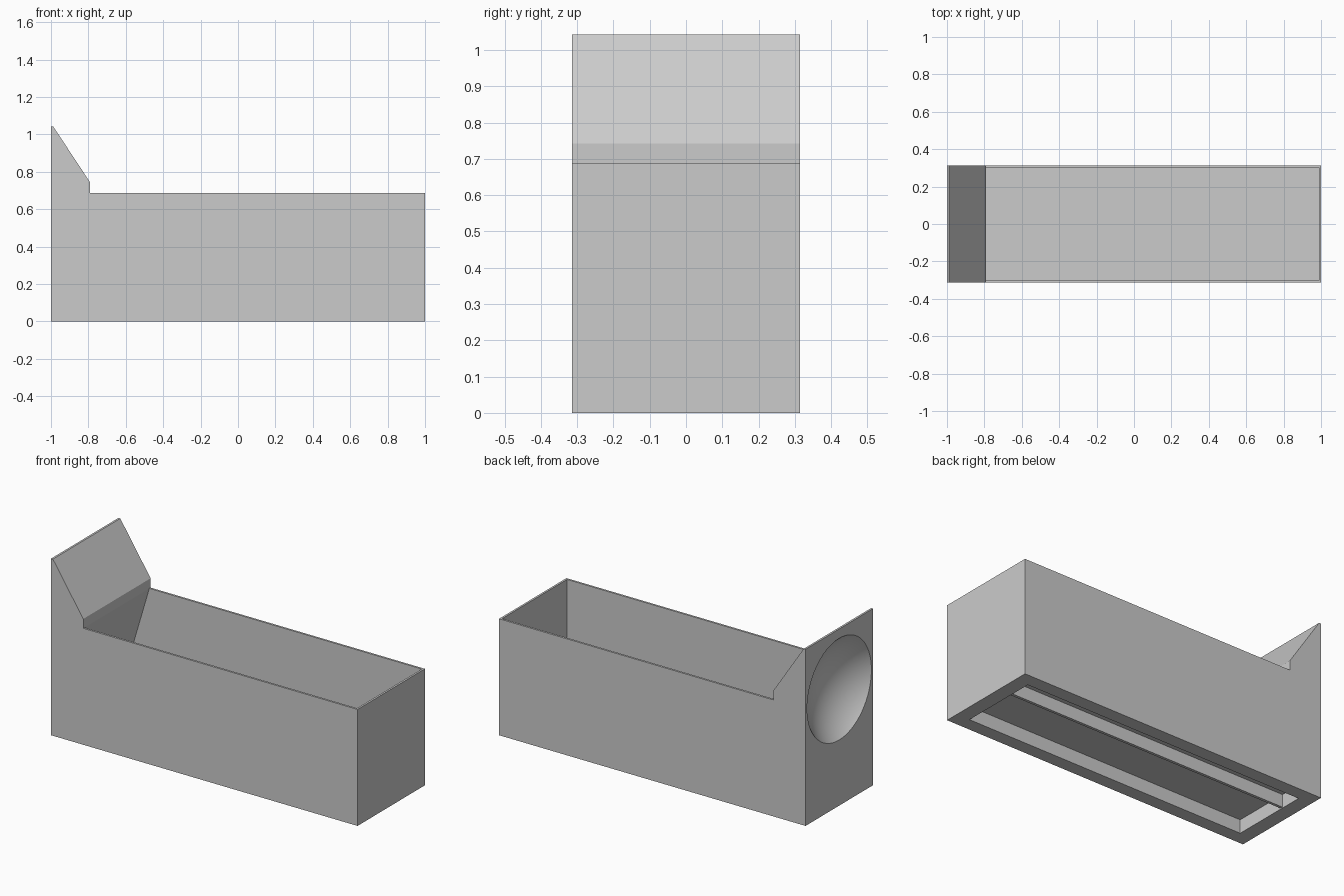
import bpy
import bmesh
import math
from mathutils import Matrix

cube = bpy.data.objects.get("Cube")
if cube:
    bpy.data.objects.remove(cube, do_unlink=True)

# Single flat grey
GREY = (0.6, 0.6, 0.6, 1.0)
grey = bpy.data.materials.new("plain_grey")
grey.use_nodes = True
grey.diffuse_color = GREY
grey.node_tree.nodes["Principled BSDF"].inputs["Base Color"].default_value = GREY


def add_object(name, bm):
    bmesh.ops.recalc_face_normals(bm, faces=bm.faces)
    mesh = bpy.data.meshes.new(name)
    bm.to_mesh(mesh)
    bm.free()
    mesh.materials.append(grey)
    obj = bpy.data.objects.new(name, mesh)
    bpy.context.collection.objects.link(obj)
    return obj


def prism(name, profile, y0, y1):
    """Extrude an (x, z) profile from y0 to y1."""
    bm = bmesh.new()
    face = bm.faces.new([bm.verts.new((x, y0, z)) for x, z in profile])
    new = bmesh.ops.extrude_face_region(bm, geom=[face])["geom"]
    verts = [v for v in new if isinstance(v, bmesh.types.BMVert)]
    bmesh.ops.translate(bm, verts=verts, vec=(0, y1 - y0, 0))
    return add_object(name, bm)


def box(name, x0, x1, y0, y1, z0, z1):
    return prism(name, [(x0, z0), (x1, z0), (x1, z1), (x0, z1)], y0, y1)


def activate(obj):
    bpy.ops.object.select_all(action="DESELECT")
    obj.select_set(True)
    bpy.context.view_layer.objects.active = obj


def cut(target, cutter):
    cutter.hide_render = True
    mod = target.modifiers.new("cut", "BOOLEAN")
    mod.operation = "DIFFERENCE"
    mod.solver = "EXACT"
    mod.object = cutter
    activate(target)
    bpy.ops.object.modifier_apply(modifier=mod.name)
    bpy.data.objects.remove(cutter, do_unlink=True)


HALF_Y = 0.314
WALL = 0.012
RIM = 0.687
RECESS = 0.08
FLOOR = RECESS + WALL
GRIP_X = -0.79
LEAN = 0.296  # inward lean of the pocket's grip-side wall

# Bin body with the raised wedge grip
body = prism("bin_body", [
    (-1, 0), (1, 0), (1, RIM), (GRIP_X, RIM), (GRIP_X, 0.742),
    (-0.988, 1.042), (-1, 1.042)], -HALF_Y, HALF_Y)

# Open pocket with a leaning wall under the grip
top = RIM + 0.03
pocket = prism("pocket_cutter", [
    (GRIP_X - LEAN * (RIM - FLOOR), FLOOR), (1 - WALL, FLOOR),
    (1 - WALL, top), (GRIP_X + LEAN * (top - RIM), top)],
    -HALF_Y + WALL, HALF_Y - WALL)
cut(body, pocket)

# Recess in the underside
cut(body, box("recess_cutter", -0.915, 0.915, -0.235, 0.235, -0.1, RECESS))

# Round finger hollow in the grip end
rim_r, depth = 0.3, 0.13
radius = (rim_r ** 2 + depth ** 2) / (2 * depth)
bm = bmesh.new()
bmesh.ops.create_uvsphere(
    bm, u_segments=64, v_segments=48, radius=radius,
    matrix=Matrix.Translation((-1 - radius + depth, 0, 0.687))
    @ Matrix.Rotation(math.pi / 2, 4, "Y"))
cut(body, add_object("hollow_cutter", bm))

activate(body)
bpy.ops.object.shade_smooth_by_angle(angle=math.radians(25))

# Long rib inside the underside recess
box("underside_rib", -0.915, 0.915, 0.09, 0.106, 0.005, RECESS)
